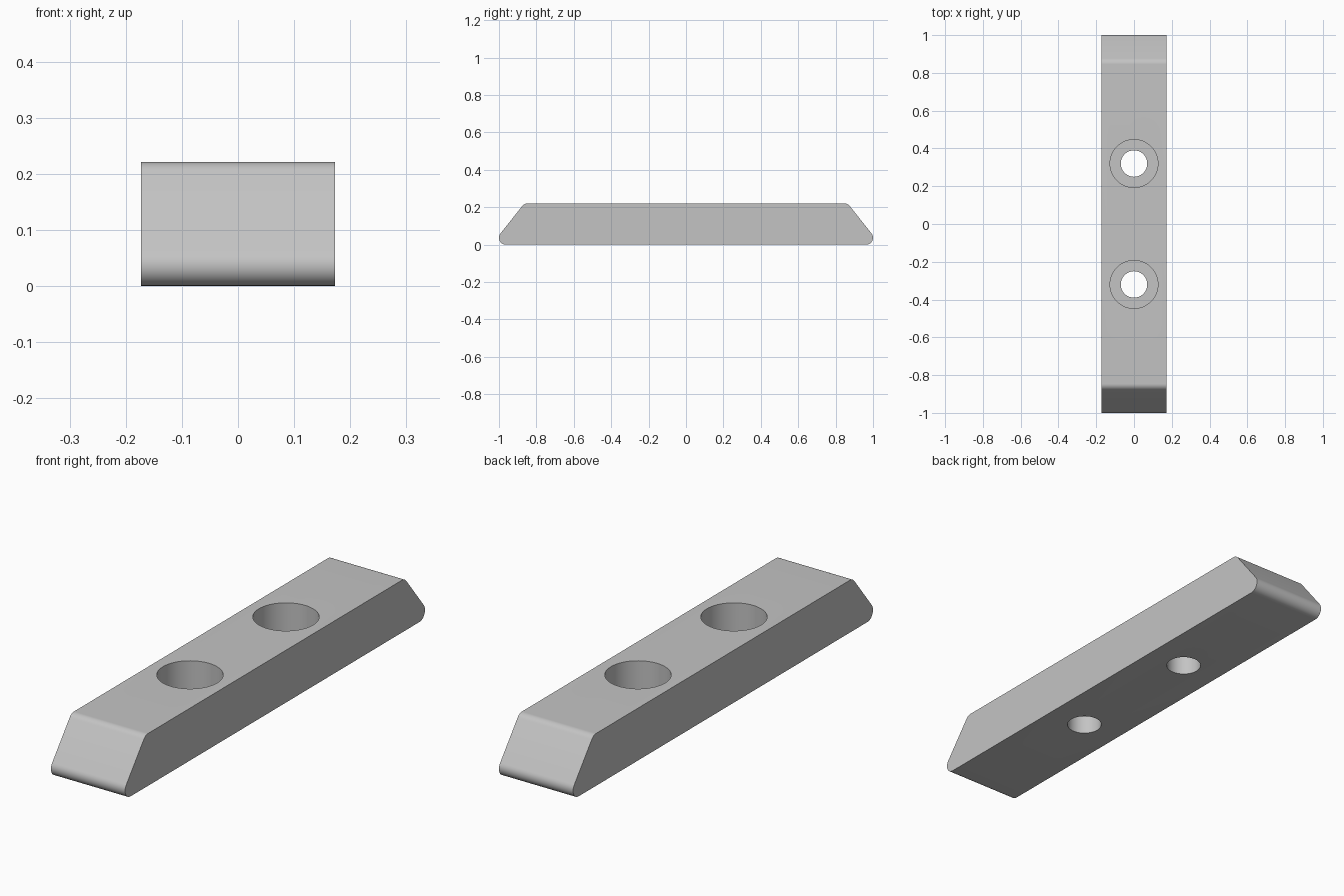
import bpy, bmesh, math

if "Cube" in bpy.data.objects:
    bpy.data.objects.remove(bpy.data.objects["Cube"])

HALF_W, HEIGHT, R = 0.173, 0.221, 0.037
HOLE_Y, HOLE_R, BORE_R, BORE_Z = 0.32, 0.07, 0.127, 0.08
SLOPE = math.radians(51.5)          # steepness of the end ramps
SEG = 10

grey = bpy.data.materials.new("light grey")
grey.diffuse_color = (0.55, 0.55, 0.55, 1)
grey.use_nodes = True
grey.node_tree.nodes["Principled BSDF"].inputs["Base Color"].default_value = grey.diffuse_color


def add_object(name, bm):
    bmesh.ops.recalc_face_normals(bm, faces=bm.faces)
    mesh = bpy.data.meshes.new(name)
    bm.to_mesh(mesh)
    bm.free()
    mesh.materials.append(grey)
    obj = bpy.data.objects.new(name, mesh)
    bpy.context.collection.objects.link(obj)
    return obj


def arc(cy, cz, start, end):
    angles = [start + (end - start) * i / SEG for i in range(SEG + 1)]
    return [(cy + R * math.cos(a), cz + R * math.sin(a)) for a in angles]


# Side profile: rounded toe, ramp, rounded top corner, then mirrored
normal = math.pi / 2 - SLOPE
toe = arc(1 - R, R, -math.pi / 2, normal)
rise = HEIGHT - R - R               # height between the two arc centres
shoulder = arc(1 - R - rise / math.tan(SLOPE), HEIGHT - R, normal, math.pi / 2)
half = toe + shoulder
profile = half + [(-y, z) for y, z in reversed(half)]

# Bar body
bm = bmesh.new()
face = bm.faces.new([bm.verts.new((-HALF_W, y, z)) for y, z in profile])
ext = bmesh.ops.extrude_face_region(bm, geom=[face])
bmesh.ops.translate(bm, vec=(2 * HALF_W, 0, 0),
                    verts=[v for v in ext["geom"] if isinstance(v, bmesh.types.BMVert)])
bar = add_object("bar", bm)


# Stepped cutter: narrow bolt hole below, wide counterbore above
def counterbore_cutter(y0):
    steps = [(HOLE_R, -0.1), (HOLE_R, BORE_Z), (BORE_R, BORE_Z), (BORE_R, HEIGHT + 0.1)]
    n = 64
    bm = bmesh.new()
    rings = [[bm.verts.new((r * math.cos(2 * math.pi * i / n),
                            y0 + r * math.sin(2 * math.pi * i / n), z))
              for i in range(n)] for r, z in steps]
    for a, b in zip(rings, rings[1:]):
        for i in range(n):
            j = (i + 1) % n
            bm.faces.new((a[i], a[j], b[j], b[i]))
    bm.faces.new(rings[0][::-1])
    bm.faces.new(rings[-1])
    cutter = add_object("hole_cutter", bm)
    cutter.hide_render = True
    return cutter


bpy.context.view_layer.objects.active = bar
bar.select_set(True)
for y in (-HOLE_Y, HOLE_Y):
    cutter = counterbore_cutter(y)
    mod = bar.modifiers.new("counterbore", 'BOOLEAN')
    mod.operation = 'DIFFERENCE'
    mod.solver = 'EXACT'
    mod.object = cutter
    bpy.ops.object.modifier_apply(modifier=mod.name)
    bpy.data.objects.remove(cutter)

# Smooth rounded corners and hole walls, keep the rims crisp
bpy.ops.object.shade_smooth_by_angle(angle=math.radians(30))
